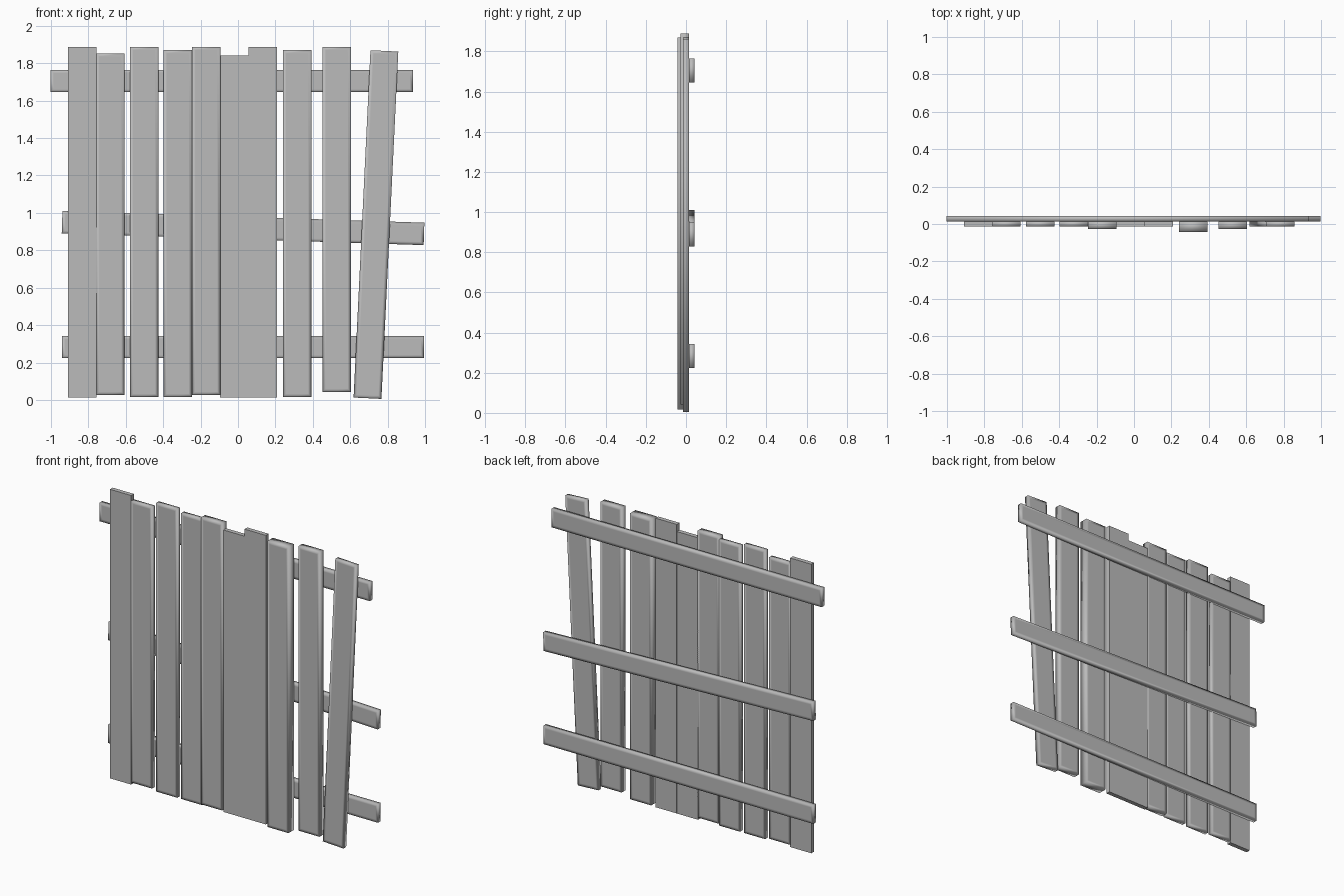
import bpy
import bmesh
from math import radians
from mathutils import Matrix, Vector

cube = bpy.data.objects.get("Cube")
if cube:
    bpy.data.objects.remove(cube, do_unlink=True)

# Single weathered grey
grey = bpy.data.materials.new("weathered_grey")
grey.use_nodes = True
colour = (0.5, 0.5, 0.5, 1)
grey.diffuse_color = colour
grey.node_tree.nodes["Principled BSDF"].inputs["Base Color"].default_value = colour


def board(name, x, y, z, tilt=0, soft=True):
    """Board from (min, max) spans, tilted about y; soft boards get a margin loop."""
    spans = (x, y, z)
    centre = Vector([(a + b) / 2 for a, b in spans])
    size = Vector([b - a for a, b in spans])
    bm = bmesh.new()
    bmesh.ops.create_cube(bm, size=1)
    bmesh.ops.scale(bm, vec=size, verts=bm.verts)
    if soft:
        broad = [f for f in bm.faces if abs(f.normal.y) > 0.9]
        bmesh.ops.inset_individual(bm, faces=broad, thickness=0.025)
    for f in bm.faces:
        f.smooth = soft
    bmesh.ops.transform(bm, verts=bm.verts,
                        matrix=Matrix.Translation(centre) @ Matrix.Rotation(radians(tilt), 4, "Y"))
    mesh = bpy.data.meshes.new(name)
    bm.to_mesh(mesh)
    bm.free()
    mesh.materials.append(grey)
    bpy.context.collection.objects.link(bpy.data.objects.new(name, mesh))


# Upright planks: left edge, bottom, top, front depth, soft shading
WIDTH, BACK = 0.15, 0.014
THIN, MID, THICK = -0.014, -0.027, -0.042
planks = [
    (-0.909, 0.013, 1.888, THIN, False),
    (-0.759, 0.027, 1.853, THIN, True),
    (-0.578, 0.016, 1.888, THIN, True),
    (-0.398, 0.016, 1.870, THIN, True),
    (-0.246, 0.027, 1.888, MID, True),
    (-0.096, 0.013, 1.842, THIN, False),
    (0.057, 0.013, 1.888, THIN, False),
    (0.240, 0.016, 1.870, THICK, True),
    (0.452, 0.043, 1.888, MID, True),
]
for i, (left, low, high, front, soft) in enumerate(planks, 1):
    board(f"plank_{i}", (left, left + WIDTH + 0.002), (front, BACK), (low, high), soft=soft)
board("leaning_plank", (0.663, 0.812), (THIN, BACK), (0.008, 1.867), tilt=2.78)

# Cross rails behind the planks
RAIL = (BACK, 0.042)
board("top_rail", (-1.003, 0.936), RAIL, (1.645, 1.765))
board("middle_rail", (-0.941, 0.995), RAIL, (0.859, 0.979), tilt=1.86)
board("bottom_rail", (-0.942, 0.995), RAIL, (0.223, 0.342))
